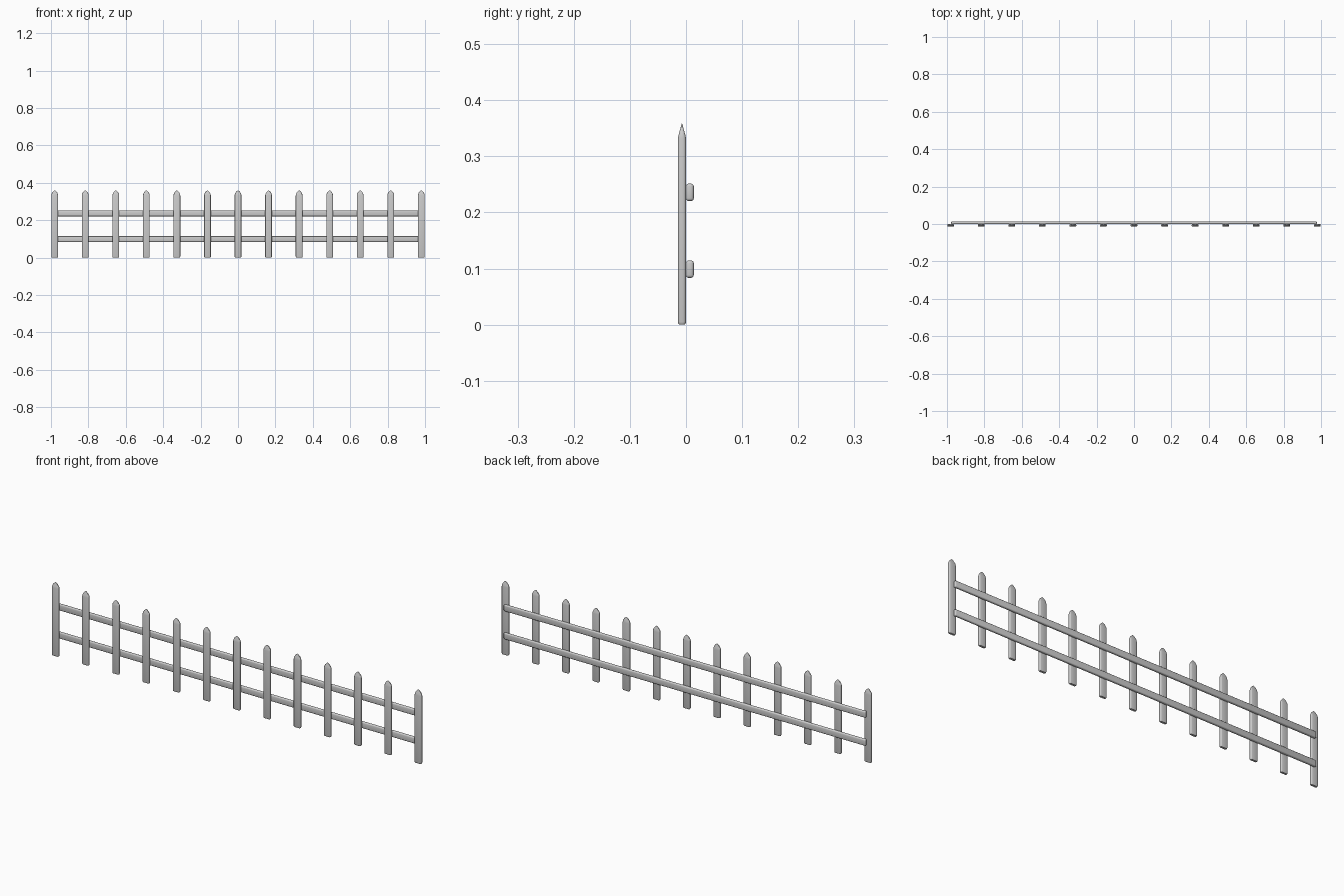
import bpy, bmesh
from math import cos, sin, pi, radians

if "Cube" in bpy.data.objects:
    bpy.data.objects.remove(bpy.data.objects["Cube"])


def finish(bm, name, loc):
    bmesh.ops.recalc_face_normals(bm, faces=bm.faces)
    me = bpy.data.meshes.new(name)
    bm.to_mesh(me)
    bm.free()
    ob = bpy.data.objects.new(name, me)
    bpy.context.collection.objects.link(ob)
    ob.location = loc
    bpy.ops.object.select_all(action='DESELECT')
    ob.select_set(True)
    bpy.context.view_layer.objects.active = ob
    bpy.ops.object.shade_smooth_by_angle(angle=radians(35))
    return ob


def rounded_rect(hx, hy, r, steps=3):
    pts = []
    for q, (sx, sy) in enumerate([(1, 1), (-1, 1), (-1, -1), (1, -1)]):
        for i in range(steps + 1):
            a = pi / 2 * (q + i / steps)
            pts.append((sx * (hx - r) + r * cos(a), sy * (hy - r) + r * sin(a)))
    return pts


def loft(section, levels):
    # levels: (height, x scale, y scale)
    bm = bmesh.new()
    rings = [[bm.verts.new((x * sx, y * sy, z)) for x, y in section]
             for z, sx, sy in levels]
    n = len(section)
    for lo, hi in zip(rings, rings[1:]):
        for i in range(n):
            bm.faces.new((lo[i], lo[(i + 1) % n], hi[(i + 1) % n], hi[i]))
    bm.faces.new(rings[0])
    bm.faces.new(rings[-1])
    return bm


# Pickets: flat rounded boards with pointed tips
picket_levels = [(0.0, 0.88, 0.7), (0.002, 0.96, 0.9), (0.005, 1, 1),
                 (0.332, 1, 1), (0.340, 0.93, 0.76), (0.348, 0.72, 0.45),
                 (0.354, 0.42, 0.22), (0.3585, 0.12, 0.04)]
picket = finish(loft(rounded_rect(0.018, 0.0073, 0.005), picket_levels),
                "picket_01", (-0.98, -0.0072, 0))
for i in range(1, 13):
    ob = picket.copy()
    ob.name = f"picket_{i + 1:02d}"
    ob.location.x = -0.98 + i * 1.96 / 12
    bpy.context.collection.objects.link(ob)

# Horizontal rails behind the pickets
for name, z in (("lower_rail", 0.099), ("upper_rail", 0.236)):
    bm = bmesh.new()
    bmesh.ops.create_cube(bm, size=1)
    bmesh.ops.scale(bm, vec=(1.955, 0.0142, 0.031), verts=bm.verts)
    bmesh.ops.bevel(bm, geom=bm.edges[:], offset=0.005, segments=3,
                    profile=0.5, affect='EDGES')
    finish(bm, name, (0, 0.0068, z))
